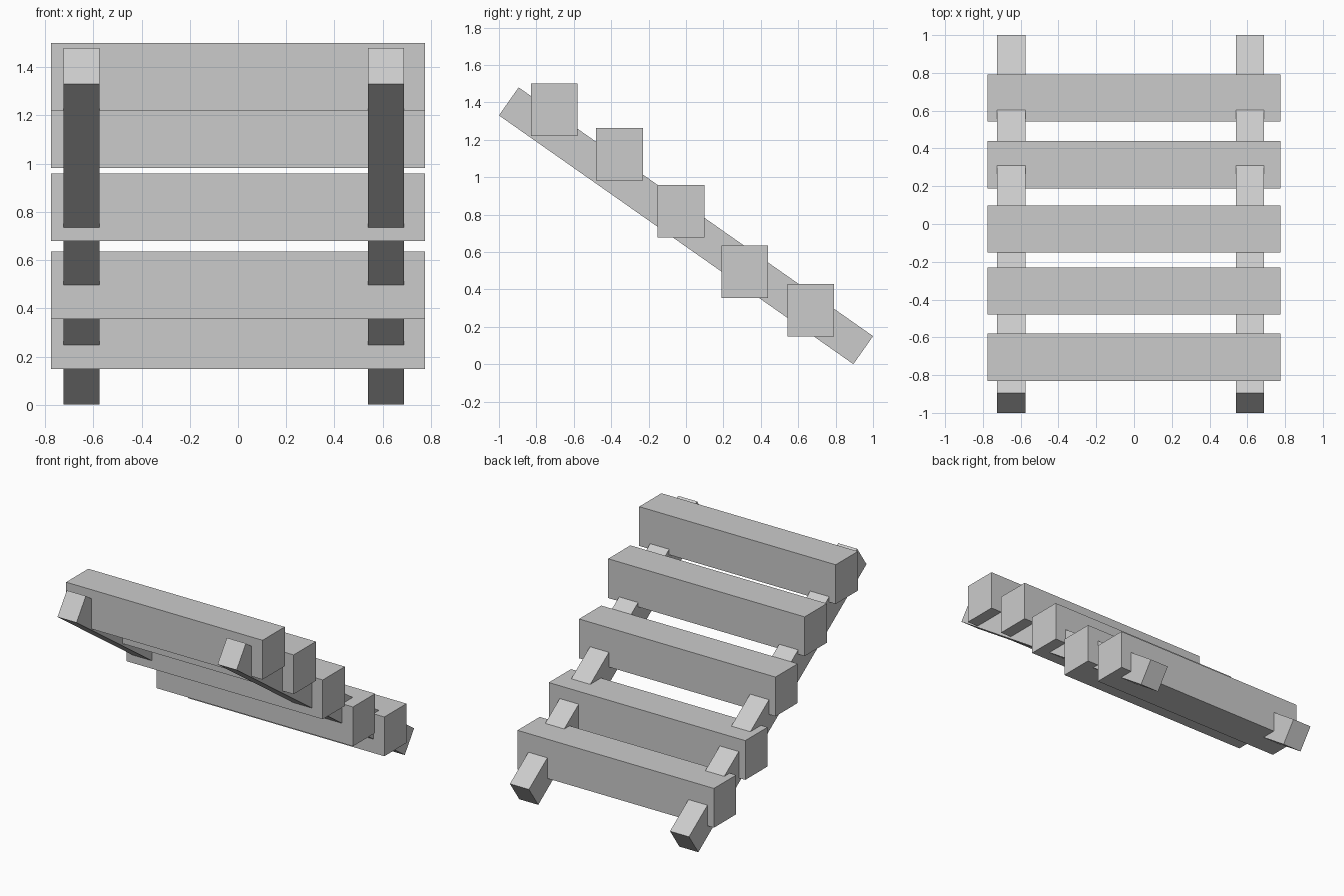
import bpy
from math import atan2, hypot

if "Cube" in bpy.data.objects:
    bpy.data.objects.remove(bpy.data.objects["Cube"])


def box(name, center, size, tilt=0.0):
    bpy.ops.mesh.primitive_cube_add(size=1, location=center, rotation=(tilt, 0, 0))
    ob = bpy.context.object
    ob.name = name
    ob.scale = size
    bpy.ops.object.transform_apply(location=False, rotation=True, scale=True)
    return ob


# Two sloping side rails, high at the front and low at the back
run, drop = 1.895, 1.33
for name, x in (("left_rail", -0.649), ("right_rail", 0.614)):
    box(name, (x, 0, 0.74), (0.15, hypot(run, drop), 0.183), atan2(-drop, run))

# Five level square beams laid across the rails as treads
treads = [(-0.705, 1.36), (-0.355, 1.122), (-0.027, 0.818), (0.314, 0.495), (0.667, 0.289)]
for i, (y, z) in enumerate(treads, 1):
    box(f"tread_{i}", (0, y, z), (1.55, 0.25, 0.28))
